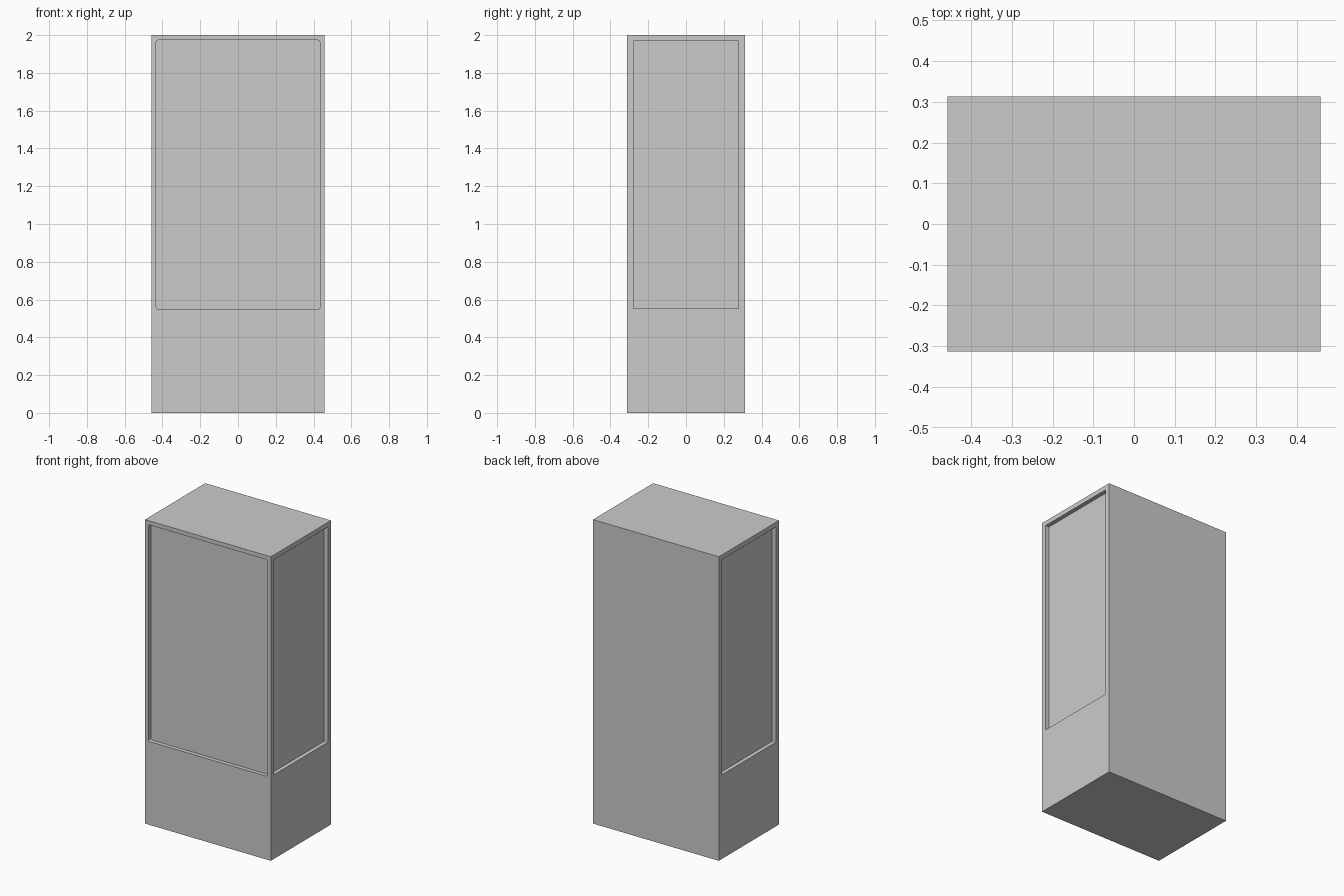
import bpy, bmesh
from mathutils import Vector

if "Cube" in bpy.data.objects:
    bpy.data.objects.remove(bpy.data.objects["Cube"])

W, D, H = 0.916, 0.626, 2.0     # cabinet size
DEPTH = 0.027                   # window recess depth


def box(name, lo, hi, round_axis=None, radius=0.0):
    """Box between two corners, optionally rounding the edges along one axis."""
    lo, hi = Vector(lo), Vector(hi)
    bm = bmesh.new()
    bmesh.ops.create_cube(bm, size=1)
    for v in bm.verts:
        v.co = Vector([(lo[i] + hi[i]) / 2 + v.co[i] * (hi[i] - lo[i]) for i in range(3)])
    if round_axis is not None:
        edges = [e for e in bm.edges
                 if abs((e.verts[0].co - e.verts[1].co).normalized()[round_axis]) > 0.9]
        bmesh.ops.bevel(bm, geom=edges, offset=radius, segments=3,
                        profile=0.5, affect='EDGES')
    bmesh.ops.recalc_face_normals(bm, faces=bm.faces)
    mesh = bpy.data.meshes.new(name)
    bm.to_mesh(mesh)
    bm.free()
    obj = bpy.data.objects.new(name, mesh)
    bpy.context.collection.objects.link(obj)
    return obj


# Main cabinet
cabinet = box("cabinet", (-W / 2, -D / 2, 0), (W / 2, D / 2, H))

# Front window recess and one for each side
cutters = [box("front_window_cutter", (-0.433, -D / 2 - 0.1, 0.548),
               (0.433, -D / 2 + DEPTH, 1.973), 1, 0.01)]
for label, s in (("right", 1), ("left", -1)):
    xs = sorted((s * (W / 2 - DEPTH), s * (W / 2 + 0.1)))
    cutters.append(box(label + "_window_cutter", (xs[0], -0.279, 0.553),
                       (xs[1], 0.279, 1.969), 0, 0.004))

# Cut the recesses and remove the helpers
bpy.context.view_layer.objects.active = cabinet
for c in cutters:
    c.hide_render = True
    mod = cabinet.modifiers.new(c.name, 'BOOLEAN')
    mod.operation = 'DIFFERENCE'
    mod.solver = 'EXACT'
    mod.object = c
    bpy.ops.object.modifier_apply(modifier=mod.name)
for c in cutters:
    bpy.data.objects.remove(c)
